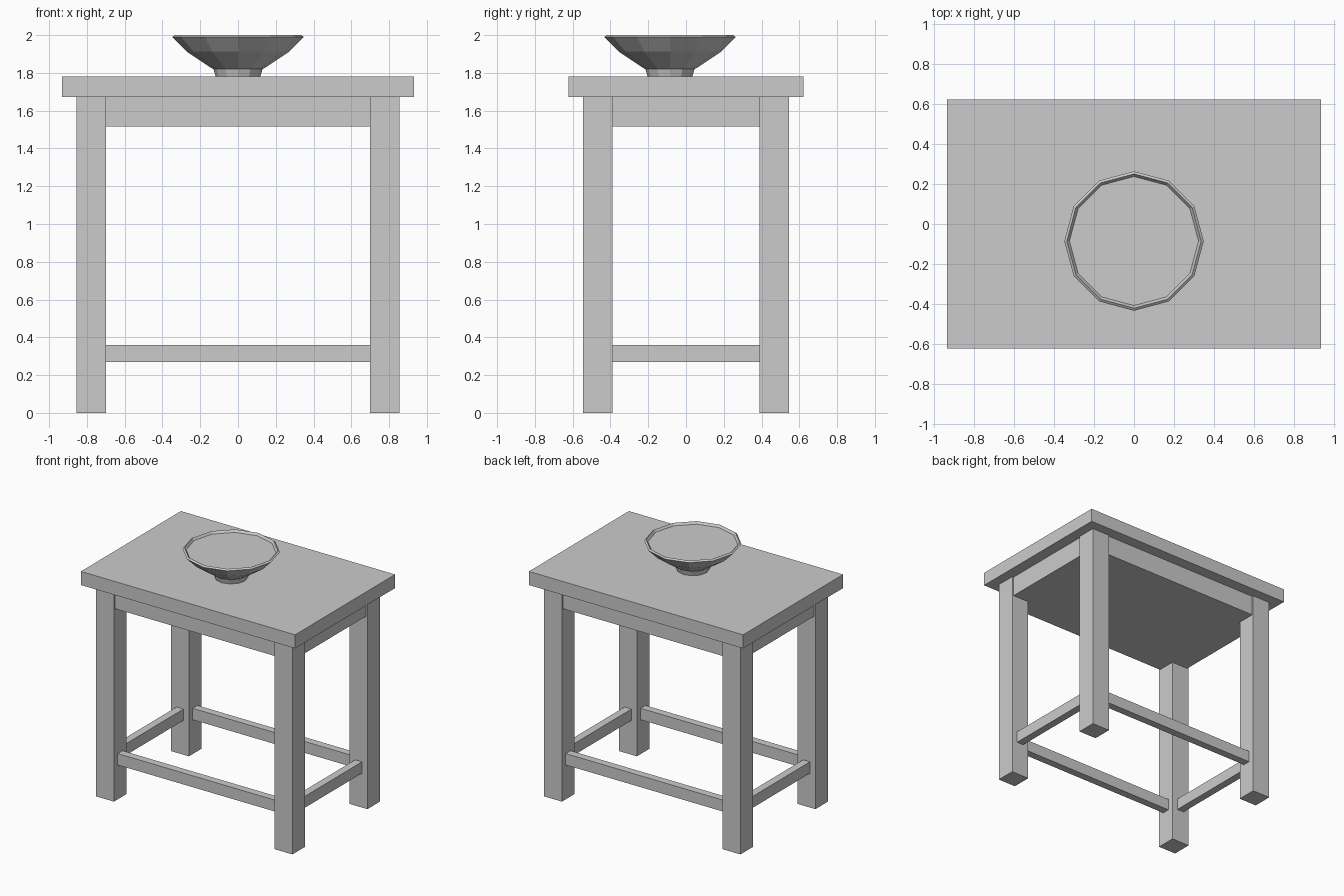
import bpy, bmesh, math

if "Cube" in bpy.data.objects:
    bpy.data.objects.remove(bpy.data.objects["Cube"])

grey = bpy.data.materials.new("plain grey")
grey.diffuse_color = (0.6, 0.6, 0.6, 1)
grey.use_nodes = True
grey.node_tree.nodes["Principled BSDF"].inputs["Base Color"].default_value = grey.diffuse_color


def finish(name, bm):
    bmesh.ops.recalc_face_normals(bm, faces=bm.faces)
    me = bpy.data.meshes.new(name)
    bm.to_mesh(me)
    bm.free()
    me.materials.append(grey)
    ob = bpy.data.objects.new(name, me)
    bpy.context.collection.objects.link(ob)
    return ob


def box(name, x0, x1, y0, y1, z0, z1):
    bm = bmesh.new()
    bmesh.ops.create_cube(bm, size=1)
    for v in bm.verts:
        v.co = (x1 if v.co.x > 0 else x0,
                y1 if v.co.y > 0 else y0,
                z1 if v.co.z > 0 else z0)
    return finish(name, bm)


def lathe(name, profile, sides, cx, cy):
    # stacked rings joined by quads, closed at both ends
    bm = bmesh.new()
    rings = []
    for r, z in profile:
        rings.append([bm.verts.new((cx + r * math.cos(2 * math.pi * i / sides),
                                    cy + r * math.sin(2 * math.pi * i / sides), z))
                      for i in range(sides)])
    for a, b in zip(rings, rings[1:]):
        for i in range(sides):
            j = (i + 1) % sides
            bm.faces.new((a[i], a[j], b[j], b[i]))
    bm.faces.new(rings[0][::-1])
    bm.faces.new(rings[-1])
    return finish(name, bm)


# Table top and the solid frame under it
box("table_top", -0.933, 0.933, -0.622, 0.622, 1.673, 1.78)
box("under_frame", -0.843, 0.843, -0.533, 0.533, 1.515, 1.673)

# Legs
OX, OY, W = 0.855, 0.544, 0.155
for sx, side in ((-1, "left"), (1, "right")):
    for sy, end in ((-1, "front"), (1, "back")):
        xs = sorted((sx * OX, sx * (OX - W)))
        ys = sorted((sy * OY, sy * (OY - W)))
        box(f"{end}_{side}_leg", *xs, *ys, 0, 1.673)

# Low stretchers between the legs, centred on them
T = 0.03
MX, MY = OX - W / 2, OY - W / 2
for s, fb, lr in ((-1, "front", "left"), (1, "back", "right")):
    box(f"{fb}_stretcher", -OX + W, OX - W, s * MY - T, s * MY + T, 0.27, 0.36)
    box(f"{lr}_stretcher", s * MX - T, s * MX + T, -OY + W, OY - W, 0.27, 0.36)

# Twelve-sided footed bowl with a shallow filled inside
bowl_profile = [(0.118, 1.78), (0.13, 1.82), (0.145, 1.828), (0.272, 1.913),
                (0.348, 1.99), (0.335, 2.0), (0.322, 1.982)]
lathe("bowl", bowl_profile, 12, 0, -0.085)
